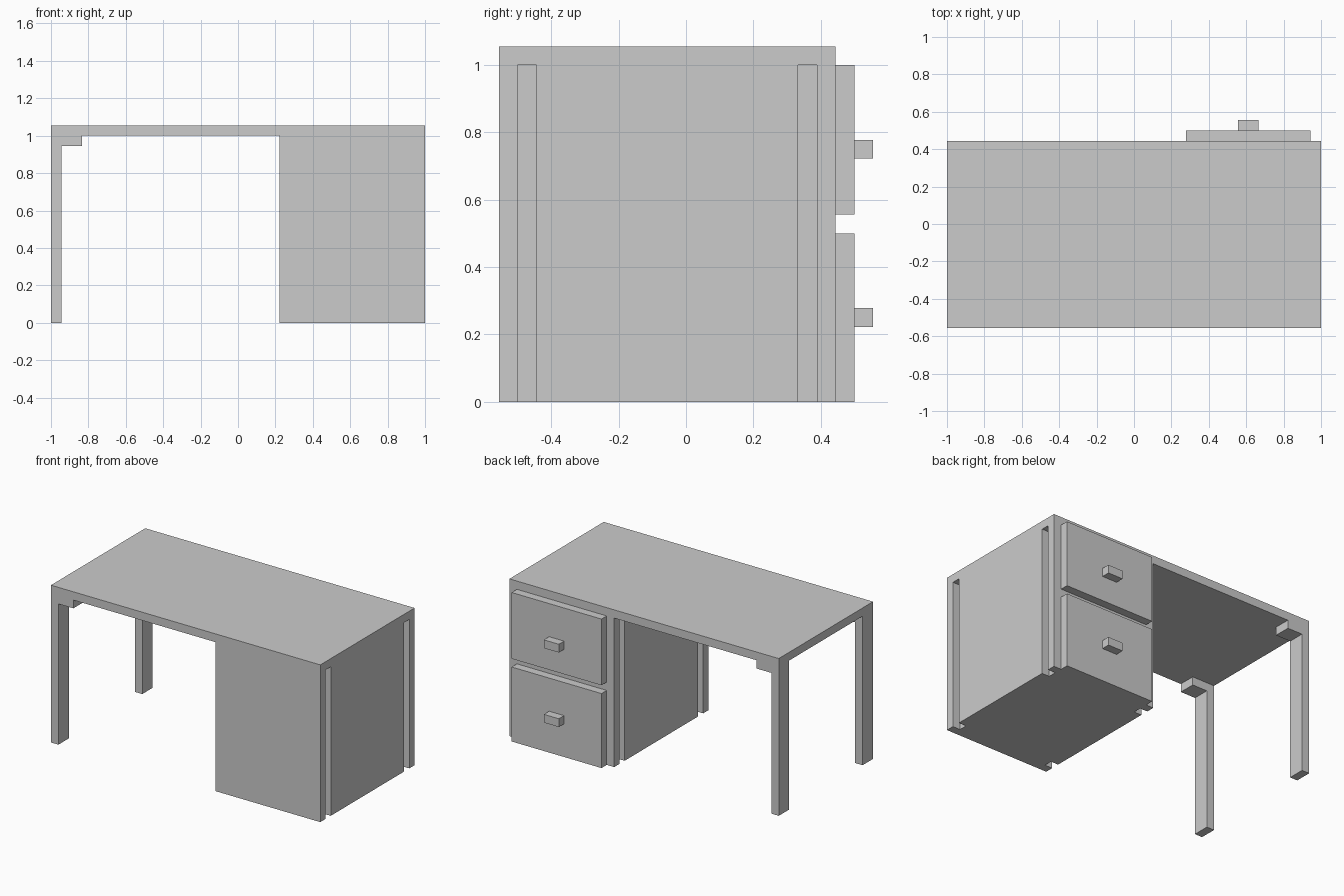
import bpy
import bmesh
from mathutils import Vector

if "Cube" in bpy.data.objects:
    bpy.data.objects.remove(bpy.data.objects["Cube"])

U = 1 / 18  # the desk is built on a regular module


def extrude(name, points, direction):
    """Make a prism from a planar outline of (x, y, z) points, in modules."""
    bm = bmesh.new()
    face = bm.faces.new([bm.verts.new(Vector(p) * U) for p in points])
    out = bmesh.ops.extrude_face_region(bm, geom=[face])
    moved = [g for g in out["geom"] if isinstance(g, bmesh.types.BMVert)]
    bmesh.ops.translate(bm, verts=moved, vec=Vector(direction) * U)
    bmesh.ops.recalc_face_normals(bm, faces=bm.faces)
    mesh = bpy.data.meshes.new(name)
    bm.to_mesh(mesh)
    bm.free()
    obj = bpy.data.objects.new(name, mesh)
    bpy.context.collection.objects.link(obj)
    return obj


def box(name, x, y, z):
    """Make a box from (min, max) ranges, in modules."""
    base = [(x[0], y[0], z[0]), (x[1], y[0], z[0]),
            (x[1], y[1], z[0]), (x[0], y[1], z[0])]
    return extrude(name, base, (0, 0, z[1] - z[0]))


# Table top
box("desk_top", (-18, 18), (-10, 8), (18, 19))

# Cabinet: plan outline with a vertical groove near each corner of both sides
side = [(18, -10), (18, -9), (17, -9), (17, -8), (18, -8),
        (18, 6), (17, 6), (17, 7), (18, 7), (18, 8)]
outline = side + [(22 - x, y) for x, y in reversed(side)]
extrude("cabinet", [(x, y, 0) for x, y in outline], (0, 0, 18))

# Legs with a small corner bracket under the top
leg = [(-18, 0), (-17, 0), (-17, 17), (-15, 17), (-15, 18), (-18, 18)]
for name, y in (("front_leg", -10), ("back_leg", 6)):
    extrude(name, [(x, y, z) for x, z in leg], (0, 2, 0))

# Drawer fronts and their handles
for name, z0, z1, handle_z in (("lower", 0, 9, 4), ("upper", 10, 18, 13)):
    box(name + "_drawer", (5, 17), (8, 9), (z0, z1))
    box(name + "_handle", (10, 12), (9, 10), (handle_z, handle_z + 1))
